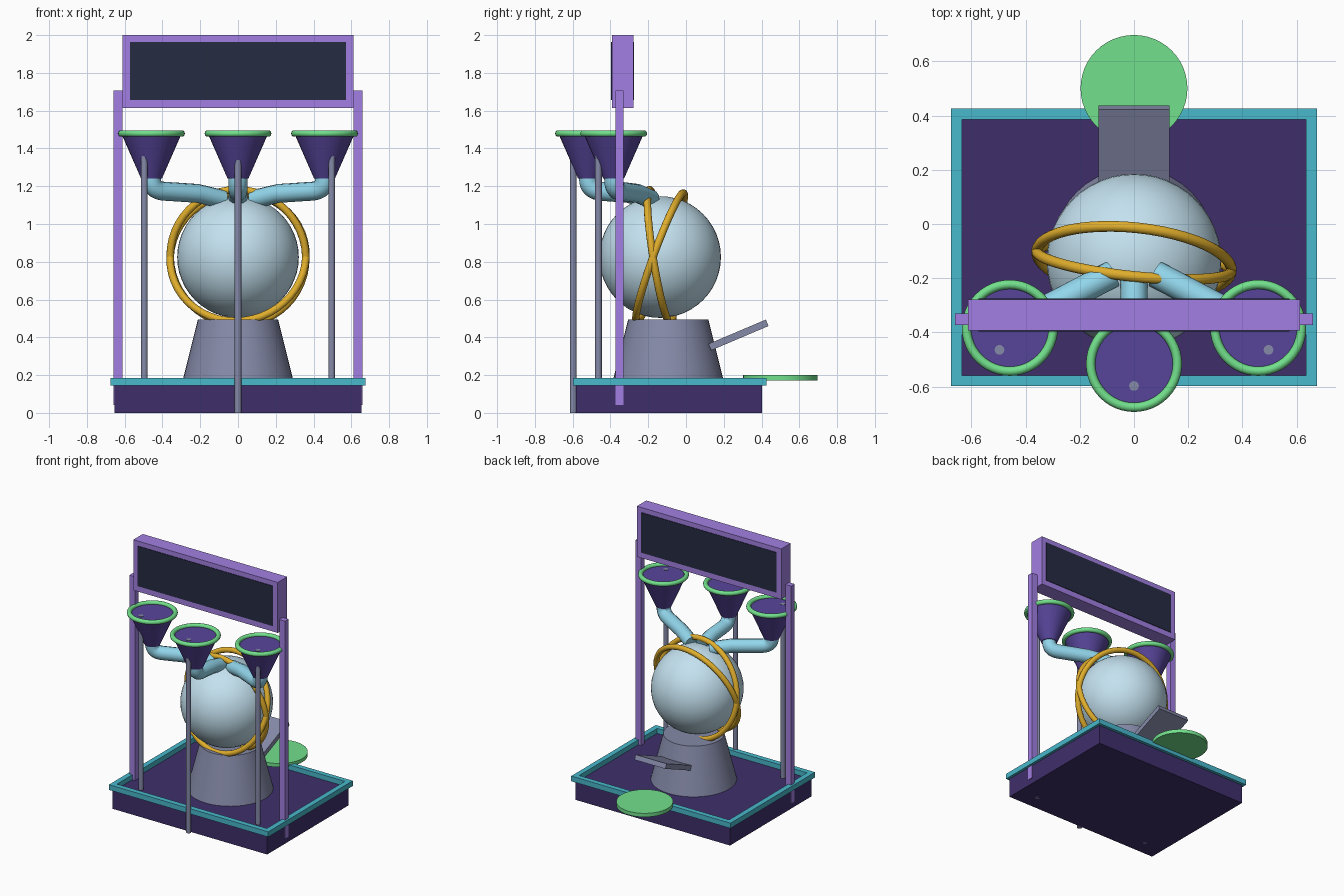
import bpy, math
from mathutils import Vector

if "Cube" in bpy.data.objects:
    bpy.data.objects.remove(bpy.data.objects["Cube"])


def mat(name, hexcol):
    m = bpy.data.materials.new(name)
    c = [int(hexcol[i:i + 2], 16) / 255 for i in (0, 2, 4)]
    m.diffuse_color = [((v + 0.055) / 1.055) ** 2.4 for v in c] + [1]
    m.use_nodes = True
    m.node_tree.nodes["Principled BSDF"].inputs["Base Color"].default_value = m.diffuse_color
    return m


NAVY = mat("dark_purple", "3F2F6B")
TEAL = mat("teal", "48B8CC")
LILAC = mat("lilac", "A27FE2")
GREY = mat("steel", "858AA8")
GREEN = mat("green", "72E08C")
GLASS = mat("pale_blue", "C4E2F0")
TUBE = mat("tube_blue", "92D6EC")
GOLD = mat("gold", "E0AE2C")
SCREEN = mat("screen", "262B42")
FUNNEL = mat("funnel_purple", "57459A")


def finish(name, m, smooth=False):
    o = bpy.context.object
    o.name = name
    o.data.materials.append(m)
    if smooth:
        bpy.ops.object.shade_smooth_by_angle(angle=math.radians(35))
    return o


def box(name, m, lo, hi, rot=(0, 0, 0)):
    lo, hi = Vector(lo), Vector(hi)
    bpy.ops.mesh.primitive_cube_add(size=1, location=(lo + hi) / 2, rotation=rot)
    bpy.context.object.scale = hi - lo
    bpy.ops.object.transform_apply(location=False, rotation=False, scale=True)
    return finish(name, m)


def cone(name, m, x, y, z0, z1, r0, r1, seg=32):
    bpy.ops.mesh.primitive_cone_add(vertices=seg, radius1=r0, radius2=r1, depth=z1 - z0,
                                    location=(x, y, (z0 + z1) / 2))
    return finish(name, m, True)


def torus(name, m, loc, R, r, rot=(0, 0, 0)):
    bpy.ops.mesh.primitive_torus_add(major_radius=R, minor_radius=r, major_segments=48,
                                     minor_segments=12, location=loc, rotation=rot)
    return finish(name, m, True)


def pipe(name, m, pts, r):
    cu = bpy.data.curves.new(name, 'CURVE')
    cu.dimensions = '3D'
    cu.bevel_depth, cu.bevel_resolution, cu.use_fill_caps = r, 4, True
    sp = cu.splines.new('POLY')
    sp.points.add(len(pts) - 1)
    for p, co in zip(sp.points, pts):
        p.co = (*co, 1)
    o = bpy.data.objects.new(name, cu)
    bpy.context.collection.objects.link(o)
    bpy.ops.object.select_all(action='DESELECT')
    o.select_set(True)
    bpy.context.view_layer.objects.active = o
    bpy.ops.object.convert(target='MESH')
    return finish(name, m, True)


# Base with raised rim
box("base", NAVY, (-.655, -.583, 0), (.655, .403, .147))
box("rim_front", TEAL, (-.675, -.598, .145), (.675, -.558, .185))
box("rim_back", TEAL, (-.675, .386, .145), (.675, .425, .185))
for s, side in ((-1, "left"), (1, "right")):
    a, b = sorted((s * .635, s * .675))
    box("rim_" + side, TEAL, (a, -.558, .145), (b, .386, .185))

# Pedestal, globe and crossed hoops
CY, CZ = -.137, .825
cone("pedestal", GREY, 0, -.094, .145, .495, .3, .212, 40)
bpy.ops.mesh.primitive_uv_sphere_add(segments=48, ring_count=24, radius=.322, location=(0, CY, CZ))
finish("globe", GLASS, True)
for name, tilt in (("hoop_back", 70), ("hoop_front", 99)):
    torus(name, GOLD, (0, CY, CZ), .361, .02, (math.radians(tilt), 0, math.radians(-6)))

# Delivery chute and landing pad
box("chute", GREY, (-.131, .113, .394), (.131, .443, .431), (math.radians(23), 0, 0))
cone("landing_pad", GREEN, 0, .5, .172, .2, .197, .197, 48)

# Three funnels, each with rim, support pole and bent feed tube
stations = (("left", -.458, -.383, (-.496, -.464), (-.08, -.185)),
            ("middle", 0, -.516, (0, -.597), (0, -.19)),
            ("right", .458, -.383, (.496, -.464), (.08, -.185)))
for side, x, y, pole, end in stations:
    cone("funnel_" + side, FUNNEL, x, y, 1.24, 1.475, .055, .158)
    torus("funnel_rim_" + side, GREEN, (x, y, 1.479), .16, .017)
    cone("pole_" + side, GREY, *pole, 0, 1.478, .018, .018, 16)
    tip = Vector((*end, 1.13))
    corner = Vector((x, y, 1.178))
    mid = corner.lerp(tip, .65) + Vector((0, 0, .015))
    p0 = corner + Vector((0, 0, .06))
    p2 = corner + (mid - corner).normalized() * .07
    bend = [p0.lerp(corner, t / 8).lerp(corner.lerp(p2, t / 8), t / 8) for t in range(9)]
    pipe("feed_tube_" + side, TUBE, [Vector((x, y, 1.27))] + bend + [mid, tip], .05)

# Sign with screens on both faces, held by two posts
box("sign_frame", LILAC, (-.612, -.393, 1.613), (.612, -.279, 2))
for name, y in (("sign_screen_front", -.394), ("sign_screen_back", -.278)):
    box(name, SCREEN, (-.573, y - .003, 1.656), (.573, y + .003, 1.963))
for s, side in ((-1, "left"), (1, "right")):
    a, b = sorted((s * .612, s * .66))
    box("sign_post_" + side, LILAC, (a, -.373, .043), (b, -.33, 1.708))
